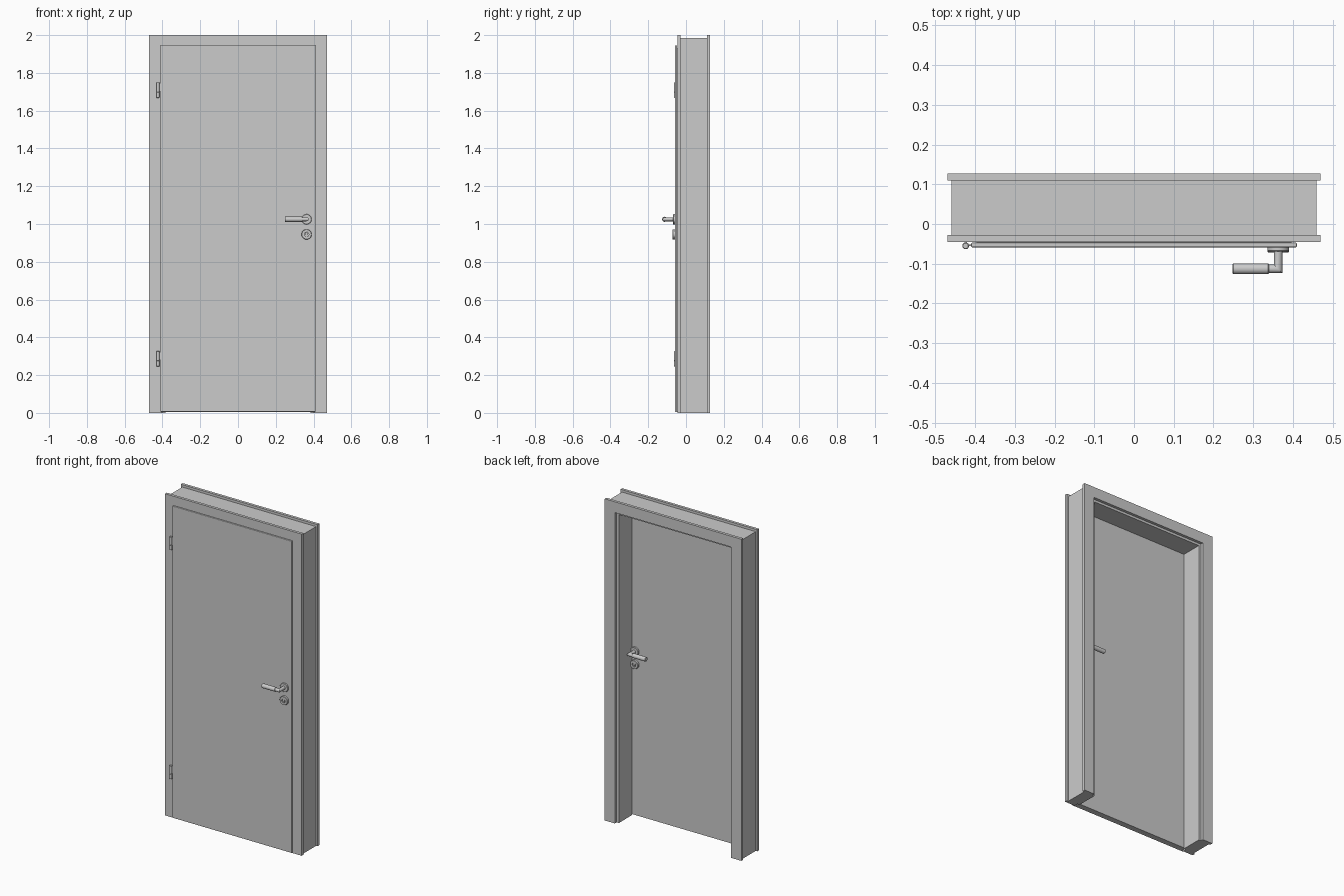
import bpy, bmesh, math
from mathutils import Vector

if "Cube" in bpy.data.objects:
    bpy.data.objects.remove(bpy.data.objects["Cube"])

DOOR_MID = -0.039      # mid plane of the door leaf (y)
HX = 0.363             # handle axis (x)


def finish(name, bm, smooth=False, bevel=0.0):
    bmesh.ops.remove_doubles(bm, verts=bm.verts, dist=1e-6)
    bmesh.ops.recalc_face_normals(bm, faces=bm.faces)
    me = bpy.data.meshes.new(name)
    bm.to_mesh(me)
    bm.free()
    ob = bpy.data.objects.new(name, me)
    bpy.context.collection.objects.link(ob)
    if bevel:
        m = ob.modifiers.new("edge", 'BEVEL')
        m.width, m.segments = bevel, 2
    if smooth:
        bpy.ops.object.select_all(action='DESELECT')
        ob.select_set(True)
        bpy.context.view_layer.objects.active = ob
        bpy.ops.object.shade_smooth_by_angle(angle=math.radians(35))
    return ob


def box(name, x0, x1, y0, y1, z0, z1, bevel=0.0):
    bm = bmesh.new()
    bmesh.ops.create_cube(bm, size=1)
    for v in bm.verts:
        v.co = Vector(((x0 + x1) / 2 + v.co.x * (x1 - x0),
                       (y0 + y1) / 2 + v.co.y * (y1 - y0),
                       (z0 + z1) / 2 + v.co.z * (z1 - z0)))
    return finish(name, bm, bevel=bevel)


def arch(name, w, h, iw, ih, y0, y1):
    """Three-sided frame: outer half width/height, inner half width/height."""
    pts = [(-w, 0), (-w, h), (w, h), (w, 0), (iw, 0), (iw, ih), (-iw, ih), (-iw, 0)]
    bm = bmesh.new()
    f = bm.faces.new([bm.verts.new((x, y0, z)) for x, z in pts])
    new = bmesh.ops.extrude_face_region(bm, geom=[f])["geom"]
    bmesh.ops.translate(bm, vec=(0, y1 - y0, 0),
                        verts=[g for g in new if isinstance(g, bmesh.types.BMVert)])
    return finish(name, bm)


def loft(name, rings):
    """Skin a list of rings (equal point counts) and cap both ends."""
    bm = bmesh.new()
    vs = [[bm.verts.new(p) for p in r] for r in rings]
    n = len(vs[0])
    for a, b in zip(vs, vs[1:]):
        for i in range(n):
            j = (i + 1) % n
            bm.faces.new((a[i], a[j], b[j], b[i]))
    bm.faces.new(vs[0])
    bm.faces.new(vs[-1])
    return finish(name, bm, smooth=True)


ANG = [2 * math.pi * i / 32 for i in range(32)]


def disc(name, x, z, side, profile):
    """Turned part on the door face; profile is (radius, distance from mid plane)."""
    loft(name, [[(x + r * math.cos(a), DOOR_MID + side * d, z + r * math.sin(a))
                 for a in ANG] for r, d in profile])


def rod_z(name, x, y, profile):
    loft(name, [[(x + r * math.cos(a), y + r * math.sin(a), z) for a in ANG]
                for r, z in profile])


# Door frame: casings front and back, lining with a rebate for the leaf
arch("front_casing", 0.47, 2.0, 0.40, 1.933, -0.045, -0.028)
arch("rebate_lining", 0.46, 1.985, 0.40, 1.933, -0.028, -0.02)
arch("lining", 0.46, 1.985, 0.385, 1.918, -0.02, 0.11)
arch("back_casing", 0.47, 2.0, 0.40, 1.933, 0.11, 0.1275)

# Door leaf with overlapping front lip
box("door_leaf", -0.396, 0.396, -0.048, -0.02, 0.006, 1.929)
box("door_lip", -0.41, 0.41, -0.059, -0.047, 0.006, 1.945, bevel=0.003)

# Hinges: two-part knuckle with an arm to the door and a plate on the casing
for label, z in (("lower", 0.245), ("upper", 1.668)):
    r, x, y = 0.0085, -0.424, -0.055
    rod_z(label + "_hinge_bottom", x, y,
          [(r - .002, z), (r, z + .002), (r, z + .029), (r - .001, z + .03)])
    rod_z(label + "_hinge_top", x, y,
          [(r - .001, z + .031), (r, z + .032), (r, z + .08), (r - .002, z + .082)])
    box(label + "_hinge_arm", -0.424, -0.405, -0.056, -0.051, z + .034, z + .078)
    box(label + "_hinge_mount", -0.427, -0.421, -0.055, -0.044, z + .004, z + .027)

# Handles and key rosettes on both faces
for label, s in (("front", -1), ("back", 1)):
    disc(label + "_handle_rosette", HX, 1.025, s,
         [(.027, .019), (.027, .028), (.025, .030)])
    disc(label + "_key_rosette", HX, 0.945, s,
         [(.027, .019), (.027, .031), (.025, .033), (.012, .033), (.012, .024)])
    disc(label + "_lock_cylinder", HX, 0.949, s, [(.0075, .019), (.0075, .032)])
    box(label + "_lock_tongue", HX - .003, HX + .003,
        *sorted((DOOR_MID + s * .019, DOOR_MID + s * .031)), 0.934, 0.945)

    # Lever: neck, mitred elbow and thicker grip skinned as one tube
    d, r = 0.074, 0.0105
    rings = [[(HX + r * math.cos(a), DOOR_MID + s * .028, 1.025 + r * math.sin(a)) for a in ANG],
             [(HX + r * math.cos(a), DOOR_MID + s * (d + r * math.cos(a)),
               1.025 + r * math.sin(a)) for a in ANG]]
    for x, rr in ((.340, r), (.340, .0115), (.338, .0135), (.250, .0135), (.248, .0115)):
        rings.append([(x, DOOR_MID + s * (d + rr * math.cos(a)), 1.025 + rr * math.sin(a))
                      for a in ANG])
    loft(label + "_lever", rings)
